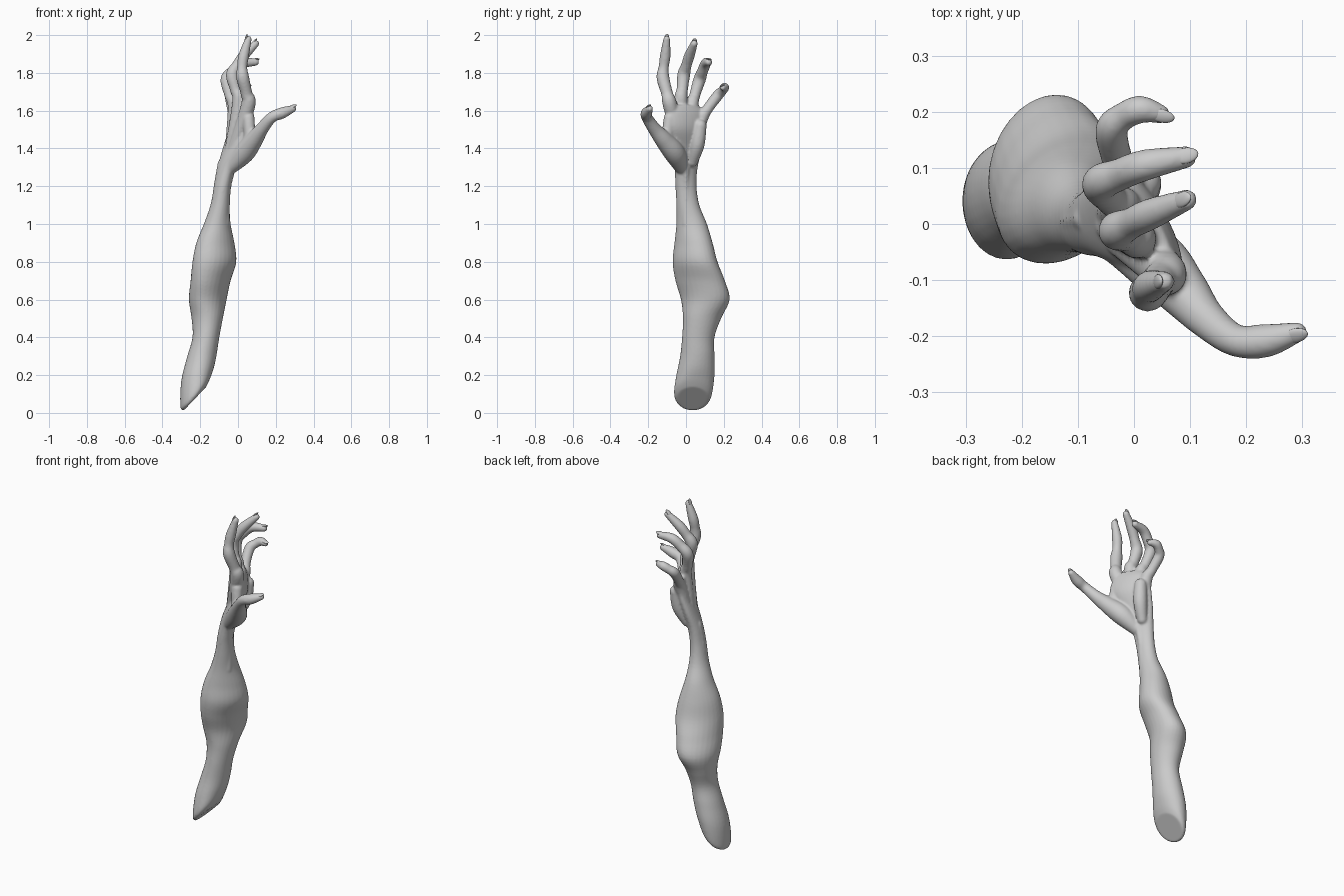
import bpy, bmesh
from math import sin, cos, pi
from mathutils import Vector, Matrix

bm = bmesh.new()
SIDES = 28


def spline(rows, steps):
    """Catmull-Rom interpolation of any table of equal-length rows."""
    rows = [Vector(r) for r in rows]
    p = [rows[0]] + rows + [rows[-1]]
    out = []
    for i in range(1, len(p) - 2):
        a, b, c, d = p[i - 1:i + 3]
        for s in range(steps):
            t = s / steps
            out.append(0.5 * (2 * b + (c - a) * t + (2 * a - 5 * b + 4 * c - d) * t * t
                              + (3 * b - a - 3 * c + d) * t ** 3))
    return out + [rows[-1]]


def loft(rings):
    vs = [[bm.verts.new(co) for co in ring] for ring in rings]
    for a, b in zip(vs, vs[1:]):
        for i in range(SIDES):
            j = (i + 1) % SIDES
            bm.faces.new((a[i], a[j], b[j], b[i]))
    bm.faces.new(vs[0][::-1])
    bm.faces.new(vs[-1])


def tube(rows, steps=6):
    """Round limb through (x, y, z, radius) rows with rounded ends."""
    pts = spline(rows, steps)
    rings, frame, last = [], None, None
    for k, p in enumerate(pts):
        d = (pts[min(k + 1, len(pts) - 1)].xyz - pts[max(k - 1, 0)].xyz).normalized()
        if frame is None:
            frame = d.to_track_quat('Z', 'Y')
        else:
            frame = last.rotation_difference(d) @ frame
        last = d
        rings.append([p.xyz + frame @ Vector((p.w * cos(2 * pi * i / SIDES),
                                              p.w * sin(2 * pi * i / SIDES), 0))
                      for i in range(SIDES)])
    loft(rings)
    for p in (pts[0], pts[-1]):
        bmesh.ops.create_icosphere(bm, subdivisions=3, radius=p.w,
                                   matrix=Matrix.Translation(p.xyz))


# Upper arm, elbow, forearm, wrist and palm:
# z, centre x, half width x, centre y, half width y
body = [
    (0.075, -0.228, 0.060, 0.035, 0.085),
    (0.105, -0.227, 0.078, 0.037, 0.101),
    (0.20, -0.215, 0.086, 0.050, 0.101),
    (0.30, -0.192, 0.079, 0.060, 0.091),
    (0.40, -0.170, 0.071, 0.065, 0.086),
    (0.50, -0.163, 0.083, 0.085, 0.101),
    (0.60, -0.160, 0.100, 0.102, 0.129),
    (0.70, -0.145, 0.106, 0.075, 0.131),
    (0.80, -0.125, 0.116, 0.048, 0.119),
    (0.90, -0.120, 0.101, 0.040, 0.101),
    (1.00, -0.110, 0.071, 0.030, 0.081),
    (1.10, -0.095, 0.051, 0.010, 0.061),
    (1.20, -0.083, 0.044, 0.000, 0.056),
    (1.30, -0.063, 0.046, 0.000, 0.062),
    (1.40, -0.025, 0.056, 0.000, 0.085),
    (1.50, 0.015, 0.066, 0.002, 0.100),
    (1.58, 0.020, 0.064, 0.002, 0.100),
    (1.63, 0.018, 0.050, -0.010, 0.075),
]
# lean of the section (diagonal bias) and slope of the cut end, per row
lean = [0, 0, 0, 0, 0, 0, .2, .3, .3, .25, .1, 0, -.1, -.3, -.6, -.8, -.9, -.9]
slope = [1.05, 0.95, 0.4, 0.1] + [0] * 14
rings = []
for v in spline([r + (l, s) for r, l, s in zip(body, lean, slope)], 5):
    z, cx, rx, cy, ry, ph, sl = v
    ring = []
    for i in range(SIDES):
        t = 2 * pi * i / SIDES
        dx = rx * cos(t)
        ring.append((cx + dx, cy + ry * sin(t + ph), z + sl * dx))
    rings.append(ring)
loft(rings)

# Fingers: metacarpal, knuckle, joints, tip
fingers = {
    "index": [(-0.04, -0.02, 1.36, .026), (0.052, -0.082, 1.62, .038), (0.045, -0.100, 1.69, .031),
              (0.025, -0.122, 1.775, .034), (0.022, -0.118, 1.83, .027),
              (0.030, -0.110, 1.89, .028), (0.055, -0.102, 1.979, .018)],
    "middle": [(-0.05, 0.00, 1.36, .026), (0.004, -0.026, 1.64, .035), (-0.012, -0.020, 1.71, .030),
               (-0.030, -0.012, 1.79, .034), (-0.004, 0.002, 1.84, .028),
               (0.030, 0.018, 1.89, .028), (0.094, 0.043, 1.955, .019)],
    "ring": [(-0.05, 0.02, 1.36, .024), (-0.020, 0.030, 1.61, .034), (-0.042, 0.046, 1.68, .029),
             (-0.060, 0.072, 1.765, .033), (-0.026, 0.088, 1.81, .029),
             (0.020, 0.105, 1.85, .028), (0.092, 0.119, 1.857, .020)],
    "little": [(-0.05, 0.03, 1.36, .024), (-0.018, 0.080, 1.55, .034), (-0.030, 0.115, 1.61, .028),
               (-0.040, 0.168, 1.68, .029), (-0.018, 0.192, 1.705, .025),
               (0.012, 0.204, 1.723, .025), (0.048, 0.196, 1.722, .017)],
    "thumb": [(-0.05, -0.02, 1.29, .035), (0.03, -0.060, 1.375, .056), (0.085, -0.118, 1.445, .047),
              (0.128, -0.168, 1.505, .035), (0.180, -0.207, 1.565, .029),
              (0.235, -0.208, 1.588, .030), (0.290, -0.193, 1.610, .019)],
}
for rows in fingers.values():
    tube(rows)

# Web between thumb and index, heel of the hand, wrist tendons
tube([(0.04, -0.06, 1.40, .035), (0.06, -0.095, 1.47, .030), (0.055, -0.085, 1.56, .033)])
tube([(-0.03, 0.035, 1.33, .028), (0.005, 0.060, 1.42, .038), (0.015, 0.075, 1.52, .034)])
tube([(-0.075, 0.005, 1.00, .030), (-0.052, 0.000, 1.18, .014), (-0.028, 0.0, 1.30, .018)])
tube([(-0.125, 0.0, 1.10, .016), (-0.115, 0.005, 1.20, .014), (-0.088, 0.01, 1.32, .020)])

mesh = bpy.data.meshes.new("arm_and_hand")
bmesh.ops.recalc_face_normals(bm, faces=bm.faces[:])
bm.to_mesh(mesh)
bm.free()
arm = bpy.data.objects.new("arm_and_hand", mesh)
bpy.context.collection.objects.link(arm)

# Fuse the parts into one continuous skin
fuse = arm.modifiers.new("fuse", 'REMESH')
fuse.mode = 'VOXEL'
fuse.voxel_size = 0.006
fuse.use_smooth_shade = True
soft = arm.modifiers.new("soften", 'SMOOTH')
soft.factor = 0.5
soft.iterations = 7

# Fingernails
for name, rows in fingers.items():
    tip, prev = Vector(rows[-1][:3]), Vector(rows[-2][:3])
    d = (tip - prev).normalized()
    up = Vector((-0.2, -0.5, 1)) if name == "thumb" else Vector((-0.9, 0, 0.8))
    n = (up - d * up.dot(d)).normalized()
    side = n.cross(d)
    r = rows[-1][3]
    rot = Matrix((d, side, n)).transposed().to_4x4()
    nb = bmesh.new()
    bmesh.ops.create_uvsphere(nb, u_segments=20, v_segments=10, radius=1,
                              matrix=Matrix.Translation(tip + n * r * 0.72 + d * 0.001) @ rot
                              @ Matrix.Diagonal((0.024, r * 0.72, 0.006, 1)))
    for f in nb.faces:
        f.smooth = True
    nm = bpy.data.meshes.new(name + "_nail")
    nb.to_mesh(nm)
    nb.free()
    bpy.context.collection.objects.link(bpy.data.objects.new(name + "_nail", nm))
